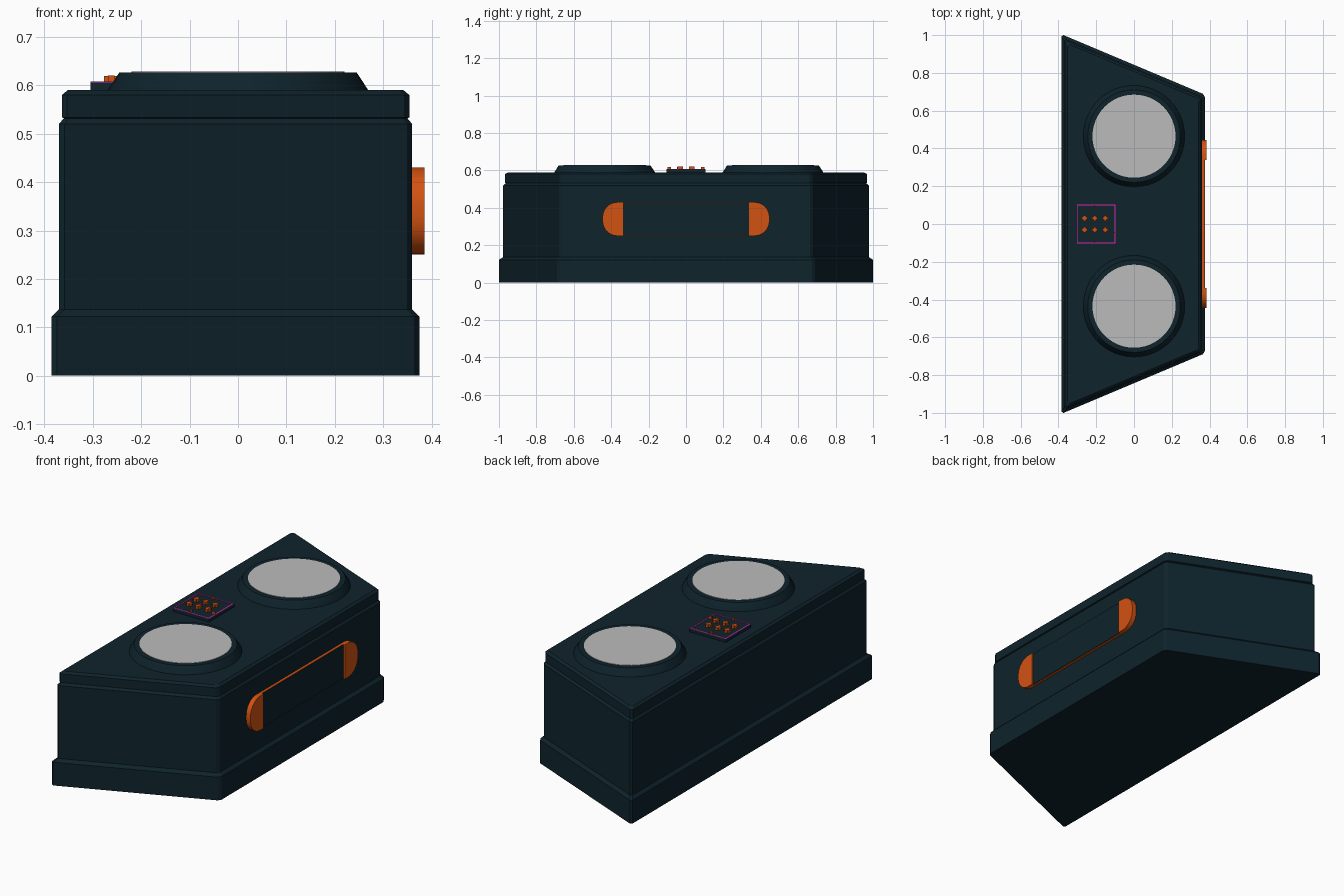
import bpy, bmesh
from math import cos, sin, pi
from mathutils import Vector

if "Cube" in bpy.data.objects:
    bpy.data.objects.remove(bpy.data.objects["Cube"])


def material(name, rgb):
    m = bpy.data.materials.new(name)
    m.use_nodes = True
    m.diffuse_color = (*rgb, 1)
    m.node_tree.nodes["Principled BSDF"].inputs["Base Color"].default_value = (*rgb, 1)
    return m


NAVY = material("dark navy", (0.0045, 0.017, 0.025))
ORANGE = material("burnt orange", (0.65, 0.085, 0.006))
GREY = material("light grey", (0.5, 0.5, 0.5))
MAGENTA = material("magenta", (0.6, 0.035, 0.45))


def loft(name, rings, mat, smooth=False):
    """Skin a stack of equal-length point rings and cap both ends."""
    bm = bmesh.new()
    loops = [[bm.verts.new(p) for p in ring] for ring in rings]
    n = len(loops[0])
    for a, b in zip(loops, loops[1:]):
        for i in range(n):
            j = (i + 1) % n
            bm.faces.new((a[i], a[j], b[j], b[i]))
    bm.faces.new(loops[0][::-1])
    bm.faces.new(loops[-1])
    bmesh.ops.recalc_face_normals(bm, faces=bm.faces)
    mesh = bpy.data.meshes.new(name)
    bm.to_mesh(mesh)
    bm.free()
    mesh.materials.append(mat)
    ob = bpy.data.objects.new(name, mesh)
    bpy.context.collection.objects.link(ob)
    if smooth:
        bpy.ops.object.select_all(action='DESELECT')
        ob.select_set(True)
        bpy.context.view_layer.objects.active = ob
        bpy.ops.object.shade_smooth_by_angle(angle=0.5)
    return ob


def box(name, lo, hi, mat):
    rings = [[(lo[0], lo[1], z), (hi[0], lo[1], z), (hi[0], hi[1], z), (lo[0], hi[1], z)]
             for z in (lo[2], hi[2])]
    return loft(name, rings, mat)


def circle(cx, cy, r, z, n=48):
    return [(cx + r * cos(2 * pi * i / n), cy + r * sin(2 * pi * i / n), z) for i in range(n)]


def trapezoid(inset, z, cut=0.012):
    """Footprint offset inward by inset, with its corners clipped."""
    x0, x1 = -0.385 + inset, 0.375 - inset
    slope = 0.32 / 0.76
    edge = lambda x: 1.005 - (x + 0.385) * slope - inset * 1.085
    pts = [Vector(p) for p in ((x0, -edge(x0), z), (x1, -edge(x1), z),
                               (x1, edge(x1), z), (x0, edge(x0), z))]
    ring = []
    for i, p in enumerate(pts):
        for q in (pts[i - 1], pts[(i + 1) % 4]):
            ring.append(p + (q - p).normalized() * cut)
    return ring


# Cabinet: plinth, walls and lid in one stepped shell
levels = [(0, 0), (0, 0.122), (0.015, 0.137), (0.015, 0.52), (0.025, 0.532),
          (0.021, 0.534), (0.021, 0.58), (0.033, 0.59)]
loft("cabinet", [trapezoid(d, z) for d, z in levels], NAVY)

# Two raised round collars with pale discs
for side, cy in (("left", 0.465), ("right", -0.435)):
    loft(side + "_collar", [circle(0, cy, r, z) for r, z in
                            ((0.27, 0.585), (0.268, 0.592), (0.245, 0.627))], NAVY, True)
    loft(side + "_disc", [circle(0, cy, 0.22, z) for z in (0.62, 0.629)], GREY, True)

# Control pad with a thin outline
PX, H, W = -0.2, 0.105, 0.007
box("control_pad", (PX - H, -H, 0.58), (PX + H, H, 0.606), NAVY)
for s in (-1, 1):
    a, b = sorted((s * H, s * (H - W)))
    box("pad_outline_side", (PX + a, -H, 0.605), (PX + b, H, 0.608), MAGENTA)
    box("pad_outline_end", (PX - H, a, 0.605), (PX + H, b, 0.608), MAGENTA)
    # Marker tick at the middle of each end
    a, b = sorted((s * 0.08, s * 0.1))
    box("pad_tick", (-0.213, a, 0.6), (-0.207, b, 0.618), ORANGE)
box("pad_side_tick", (-0.12, -0.048, 0.6), (-0.1, -0.042, 0.618), ORANGE)

# Cross-shaped knobs
for x in (-0.262, -0.208, -0.153):
    for y in (-0.03, 0.03):
        for u, v, top in ((0.015, 0.007, 0.619), (0.007, 0.015, 0.62)):
            box("knob", (x - u, y - v, 0.6), (x + u, y + v, top), ORANGE)

# Side handle: two rounded grips joined by a shallower panel
Z0, Z1, R = 0.25, 0.43, 0.08
for s in (-1, 1):
    profile = [(s * 0.338, Z0)]
    for zc, start in ((Z0 + R, -pi / 2), (Z1 - R, 0)):
        for i in range(9):
            t = start + i * pi / 16
            profile.append((s * (0.446 - R + R * cos(t)), zc + R * sin(t)))
    profile.append((s * 0.338, Z1))
    loft("handle_grip", [[(x, y, z) for y, z in profile] for x in (0.35, 0.385)], ORANGE, True)
box("handle_bar", (0.35, -0.338, Z0), (0.374, 0.338, Z1), ORANGE)
box("handle_panel", (0.37, -0.338, Z0 + 0.002), (0.377, 0.338, Z1 - 0.002), NAVY)
